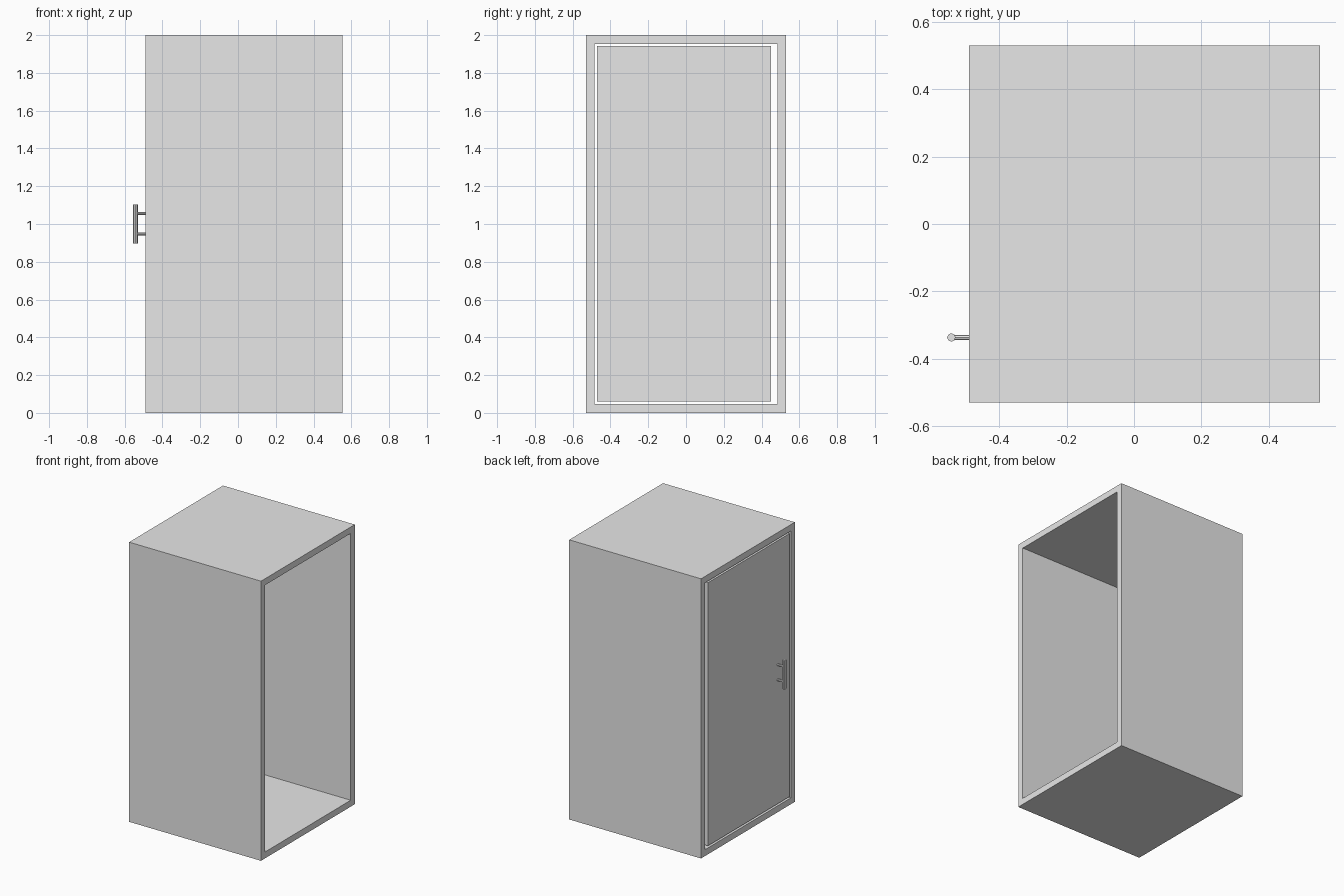
import bpy
from math import pi
from mathutils import Matrix

if "Cube" in bpy.data.objects:
    bpy.data.objects.remove(bpy.data.objects["Cube"], do_unlink=True)

GREY = (0.8, 0.8, 0.8, 1)
grey = bpy.data.materials.new("light_grey")
grey.use_nodes = True
grey.diffuse_color = GREY
grey.node_tree.nodes["Principled BSDF"].inputs["Base Color"].default_value = GREY


def finish(name):
    obj = bpy.context.object
    obj.name = obj.data.name = name
    obj.data.materials.append(grey)
    return obj


def box(name, low, high):
    bpy.ops.mesh.primitive_cube_add(size=1)
    obj = finish(name)
    size = [b - a for a, b in zip(low, high)]
    centre = [(a + b) / 2 for a, b in zip(low, high)]
    obj.data.transform(Matrix.LocRotScale(centre, None, size))
    return obj


def rod(name, radius, length, centre, turn=0):
    bpy.ops.mesh.primitive_cylinder_add(vertices=8, radius=radius, depth=length,
                                        location=centre, rotation=(0, turn, 0))
    return finish(name)


FRONT, BACK = 0.553, -0.49      # open end and door end, along x
HALF, WALL, HEIGHT = 0.53, 0.046, 2.0

# Cabinet shell: a tube open at both ends
shell = box("cabinet_shell", (BACK, -HALF, 0), (FRONT, HALF, HEIGHT))
cutter = box("opening_cutter", (BACK - 0.1, WALL - HALF, WALL),
             (FRONT + 0.1, HALF - WALL, HEIGHT - WALL))
cut = shell.modifiers.new("opening", "BOOLEAN")
cut.operation, cut.solver, cut.object = "DIFFERENCE", "EXACT", cutter
bpy.context.view_layer.objects.active = shell
bpy.ops.object.modifier_apply(modifier=cut.name)
bpy.data.objects.remove(cutter, do_unlink=True)

# Door, flush with the shell and with a gap all round
box("door", (BACK, -0.472, 0.06), (BACK + 0.04, 0.451, 1.942))

# Pull handle: an upright bar on two posts
BAR_X, BAR_Y = -0.5425, -0.337
rod("handle_bar", 0.0125, 0.206, (BAR_X, BAR_Y, 1.0))
for name, z in (("lower_handle_post", 0.947), ("upper_handle_post", 1.055)):
    rod(name, 0.008, BACK - BAR_X, ((BACK + BAR_X) / 2, BAR_Y, z), pi / 2)
